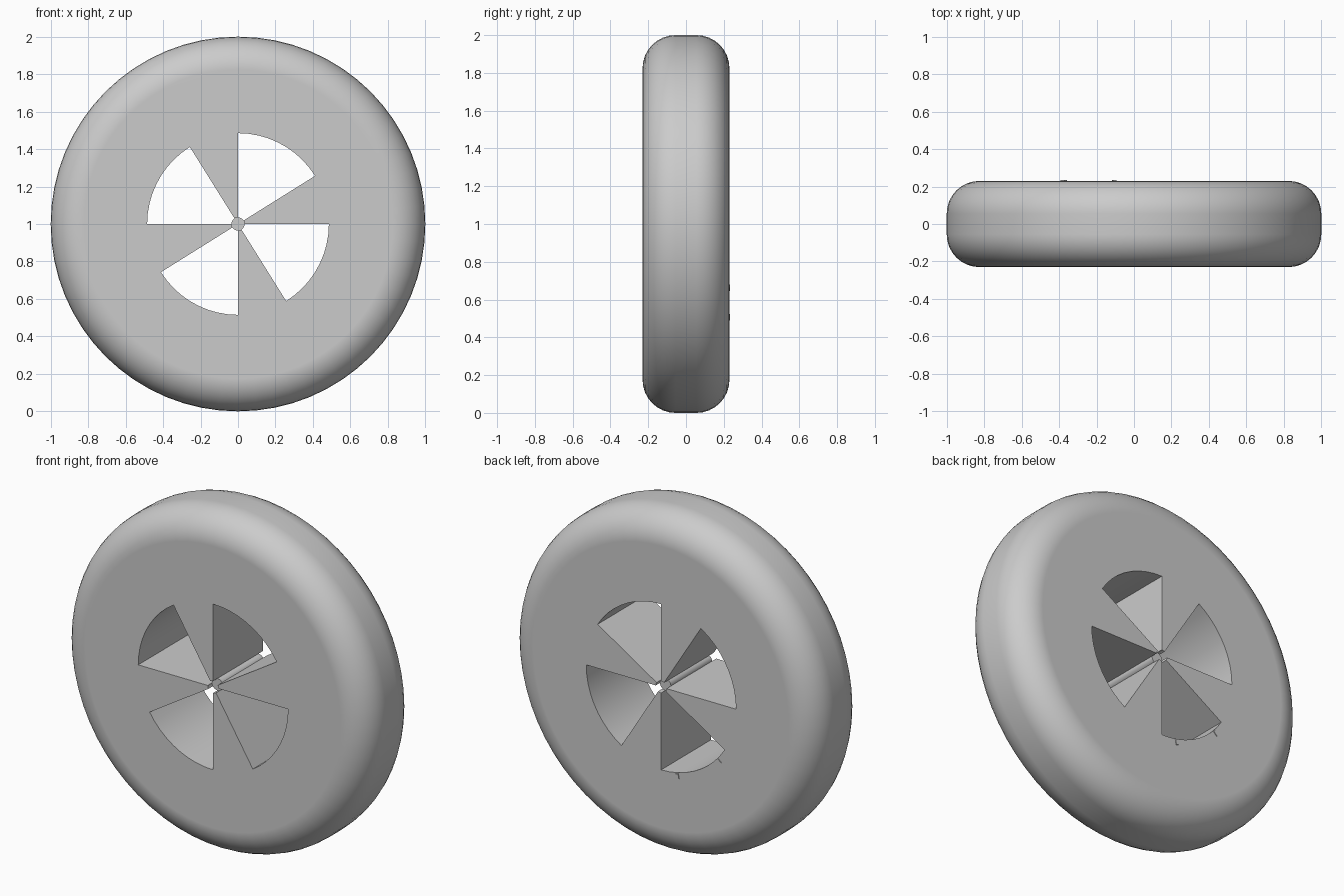
import bpy, bmesh
from math import sin, cos, pi, radians
from mathutils import Matrix, Vector

default = bpy.data.objects.get("Cube")
if default:
    bpy.data.objects.remove(default, do_unlink=True)

HALF, CORNER, CUT_R, HUB_R = 0.23, 0.175, 0.485, 0.035
CENTRE = Vector((0, 0, 1))

grey = bpy.data.materials.new("plain grey")
grey.use_nodes = True
grey.diffuse_color = (0.6, 0.6, 0.6, 1)
grey.node_tree.nodes["Principled BSDF"].inputs["Base Color"].default_value = (0.6, 0.6, 0.6, 1)


def add_object(name, bm):
    bmesh.ops.recalc_face_normals(bm, faces=bm.faces)
    mesh = bpy.data.meshes.new(name)
    bm.to_mesh(mesh)
    bm.free()
    mesh.materials.append(grey)
    obj = bpy.data.objects.new(name, mesh)
    bpy.context.collection.objects.link(obj)
    return obj


def prism(bm, outline, y0, y1):
    """Extrude an (x, z) outline around the wheel centre along y."""
    face = bm.faces.new([bm.verts.new(CENTRE + Vector((x, y0, z))) for x, z in outline])
    out = bmesh.ops.extrude_face_region(bm, geom=[face])
    moved = [v for v in out["geom"] if isinstance(v, bmesh.types.BMVert)]
    bmesh.ops.translate(bm, verts=moved, vec=(0, y1 - y0, 0))


def arc(radius, start, end, steps):
    angles = [radians(start + (end - start) * i / steps) for i in range(steps + 1)]
    return [(radius * cos(a), radius * sin(a)) for a in angles]


def smooth(obj):
    bpy.ops.object.select_all(action='DESELECT')
    obj.select_set(True)
    bpy.context.view_layer.objects.active = obj
    bpy.ops.object.shade_smooth_by_angle(angle=radians(30))


# Wheel body: rounded profile turned around the y axis
bm = bmesh.new()
quarter = [(1 - CORNER + a, HALF - CORNER + b) for a, b in arc(CORNER, 90, 0, 8)]
profile = quarter + [(r, -y) for r, y in reversed(quarter)]
SIDES = 64
rings = []
for i in range(SIDES):
    a = 2 * pi * i / SIDES
    rings.append([bm.verts.new(CENTRE + Vector((r * cos(a), y, r * sin(a)))) for r, y in profile])
for i, ring in enumerate(rings):
    after = rings[(i + 1) % SIDES]
    for j in range(len(profile) - 1):
        bm.faces.new((ring[j], ring[j + 1], after[j + 1], after[j]))
for end in (0, -1):
    bm.faces.new([ring[end] for ring in rings])
wheel = add_object("wheel", bm)

# Cutters: four fan-shaped openings and the hub bore
cutters = []
for k in range(4):
    bm = bmesh.new()
    prism(bm, [(0, 0)] + arc(CUT_R, 32 + 90 * k, 90 + 90 * k, 9), -0.4, 0.4)
    cutters.append(add_object("opening_cutter", bm))
bm = bmesh.new()
prism(bm, arc(HUB_R, 0, 345, 23), -0.4, 0.4)
cutters.append(add_object("bore_cutter", bm))
for cutter in cutters:
    cutter.hide_render = True
    mod = wheel.modifiers.new("cut", 'BOOLEAN')
    mod.operation = 'DIFFERENCE'
    mod.solver = 'EXACT'
    mod.object = cutter
bpy.context.view_layer.update()
cut_mesh = bpy.data.meshes.new_from_object(
    wheel.evaluated_get(bpy.context.evaluated_depsgraph_get()))
wheel.modifiers.clear()
wheel.data = cut_mesh
for cutter in cutters:
    bpy.data.objects.remove(cutter, do_unlink=True)
smooth(wheel)
wheel.modifiers.new("even_shading", 'WEIGHTED_NORMAL').keep_sharp = True

# Axle held between the spoke tips, slightly recessed at both ends
bm = bmesh.new()
prism(bm, arc(HUB_R, 0, 345, 23), -0.19, 0.19)
smooth(add_object("axle", bm))

# Two tiny clips on the back, beside the lower opening
for name, angle in (("inner_clip", 258), ("outer_clip", 222)):
    bm = bmesh.new()
    spin = Matrix.Rotation(radians(-angle), 4, 'Y')
    bmesh.ops.create_cube(bm, size=1, matrix=Matrix.Translation(CENTRE) @ spin
                          @ Matrix.Translation((0.505, HALF, 0))
                          @ Matrix.Diagonal((0.03, 0.008, 0.02, 1)))
    add_object(name, bm)
